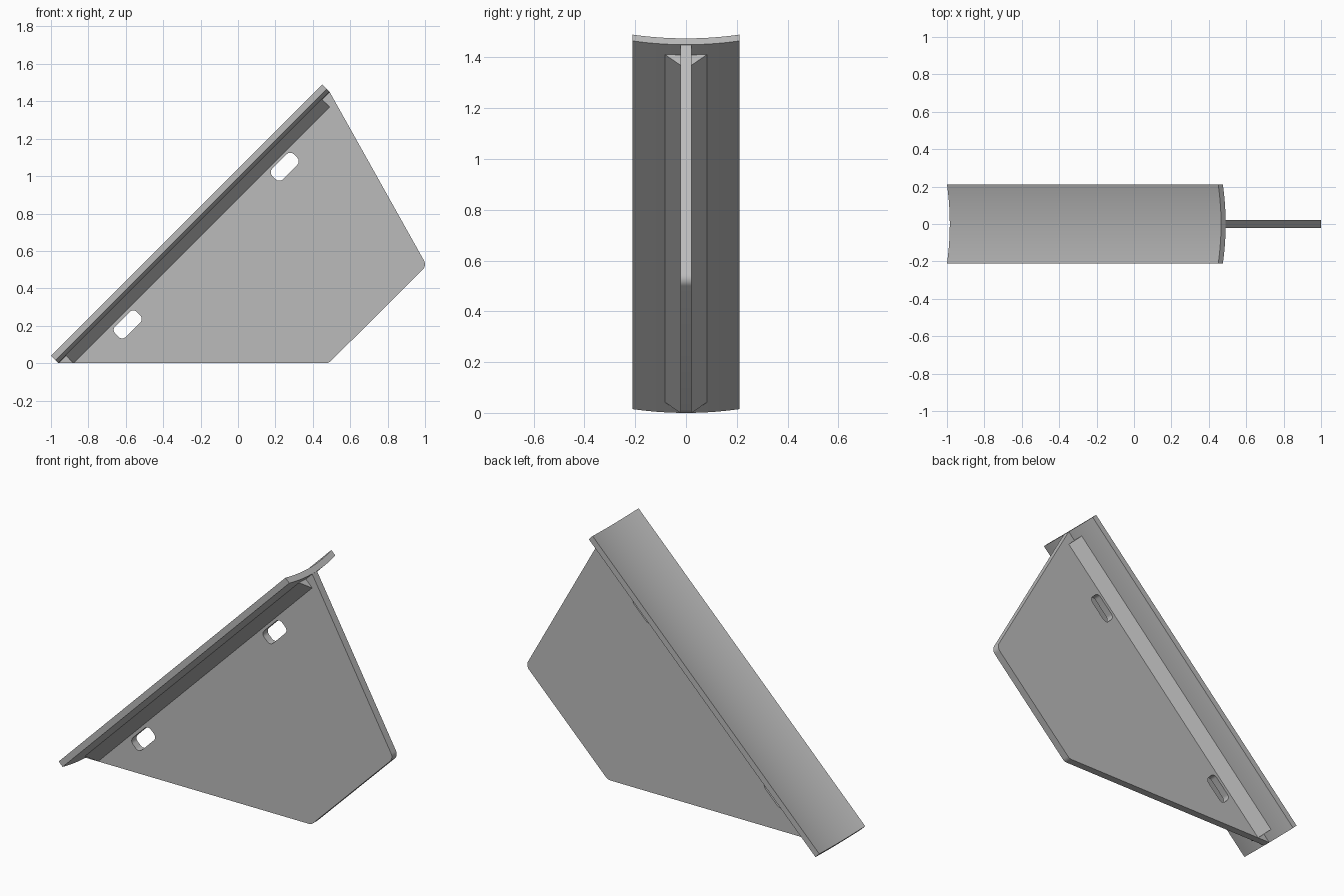
import bpy, bmesh, math
from mathutils import Vector

if "Cube" in bpy.data.objects:
    bpy.data.objects.remove(bpy.data.objects["Cube"])

R2 = math.sqrt(2)
steel = bpy.data.materials.new("grey_steel")
steel.diffuse_color = (0.5, 0.5, 0.5, 1)
steel.use_nodes = True
steel.node_tree.nodes["Principled BSDF"].inputs["Base Color"].default_value = steel.diffuse_color


def finish(obj):
    obj.data.materials.clear()
    obj.data.materials.append(steel)
    bpy.ops.object.select_all(action='DESELECT')
    obj.select_set(True)
    bpy.context.view_layer.objects.active = obj
    bpy.ops.object.shade_smooth_by_angle(angle=math.radians(30))


def slope_point(u, y, n):
    """u runs up the 45 degree slope, n is square to it."""
    return Vector(((u - n) / R2, y, (u + n) / R2))


def slope_prism(name, section, u0, u1):
    """Sweep a (y, n) section along the slope."""
    bm = bmesh.new()
    a = [bm.verts.new(slope_point(u0, y, n)) for y, n in section]
    b = [bm.verts.new(slope_point(u1, y, n)) for y, n in section]
    bm.faces.new(a)
    bm.faces.new(b[::-1])
    for i in range(len(a)):
        j = (i + 1) % len(a)
        bm.faces.new((a[i], b[i], b[j], a[j]))
    bmesh.ops.recalc_face_normals(bm, faces=bm.faces)
    me = bpy.data.meshes.new(name)
    bm.to_mesh(me)
    bm.free()
    obj = bpy.data.objects.new(name, me)
    bpy.context.collection.objects.link(obj)
    finish(obj)


def rounded(points, steps=8):
    """Outline from (x, z, radius) corners."""
    out = []
    for i, (x, z, r) in enumerate(points):
        p = Vector((x, z))
        if r == 0:
            out.append(p)
            continue
        d0 = (Vector(points[i - 1][:2]) - p).normalized()
        d1 = (Vector(points[(i + 1) % len(points)][:2]) - p).normalized()
        half = d0.angle(d1) / 2
        c = p + (d0 + d1).normalized() * r / math.sin(half)
        s = p + d0 * r / math.tan(half) - c
        e = p + d1 * r / math.tan(half) - c
        turn = math.atan2(s.x * e.y - s.y * e.x, s.dot(e))
        for k in range(steps + 1):
            t = turn * k / steps
            out.append(c + Vector((s.x * math.cos(t) - s.y * math.sin(t),
                                   s.x * math.sin(t) + s.y * math.cos(t))))
    return out


def slot(cx, cz, length=0.163, width=0.08, r=0.027):
    pts = []
    for a, b in ((-1, -1), (1, -1), (1, 1), (-1, 1)):
        u, n = a * length / 2, b * width / 2
        pts.append((cx + (u - n) / R2, cz + (u + n) / R2, r))
    return rounded(pts)


# Curved flange: shallow dished plate along the slope
HALF, SAG, THICK, BASE, SEG = 0.21, 0.021, 0.035, 0.679, 24
RAD = (HALF ** 2 + SAG ** 2) / (2 * SAG)
ys = [-HALF + 2 * HALF * i / SEG for i in range(SEG + 1)]
under = [(y, BASE + RAD - math.sqrt(RAD ** 2 - y * y)) for y in ys]
slope_prism("curved_flange", under + [(y, n + THICK) for y, n in reversed(under)],
            -0.679, 1.372)

# Fillet welds on both sides of the web
for side, name in ((-1, "front_weld"), (1, "back_weld")):
    slope_prism(name, [(side * 0.015, 0.622), (side * 0.022, 0.622),
                       (side * 0.083, 0.6815), (side * 0.015, 0.6815)], -0.622, 1.315)

# Web plate with two slots
curve = bpy.data.curves.new("web_plate", 'CURVE')
curve.dimensions = '2D'
curve.fill_mode = 'BOTH'
curve.extrude = 0.022
outline = rounded([(-0.96, 0, 0), (0.485, 0, 0.04), (1.0095, 0.5215, 0.04), (0.49, 1.45, 0)])
for loop in (outline, slot(-0.59, 0.207), slot(0.25, 1.05)):
    sp = curve.splines.new('POLY')
    sp.points.add(len(loop) - 1)
    for pt, p in zip(sp.points, loop):
        pt.co = (p.x, p.y, 0, 1)
    sp.use_cyclic_u = True
web = bpy.data.objects.new("web_plate", curve)
web.rotation_euler = (math.pi / 2, 0, 0)
bpy.context.collection.objects.link(web)
bpy.context.view_layer.objects.active = web
web.select_set(True)
bpy.ops.object.select_all(action='DESELECT')
web.select_set(True)
bpy.ops.object.convert(target='MESH')
web = bpy.context.view_layer.objects.active
bm = bmesh.new()
bm.from_mesh(web.data)
bmesh.ops.remove_doubles(bm, verts=bm.verts, dist=0.0002)
bmesh.ops.recalc_face_normals(bm, faces=bm.faces)
bm.to_mesh(web.data)
bm.free()
finish(web)
